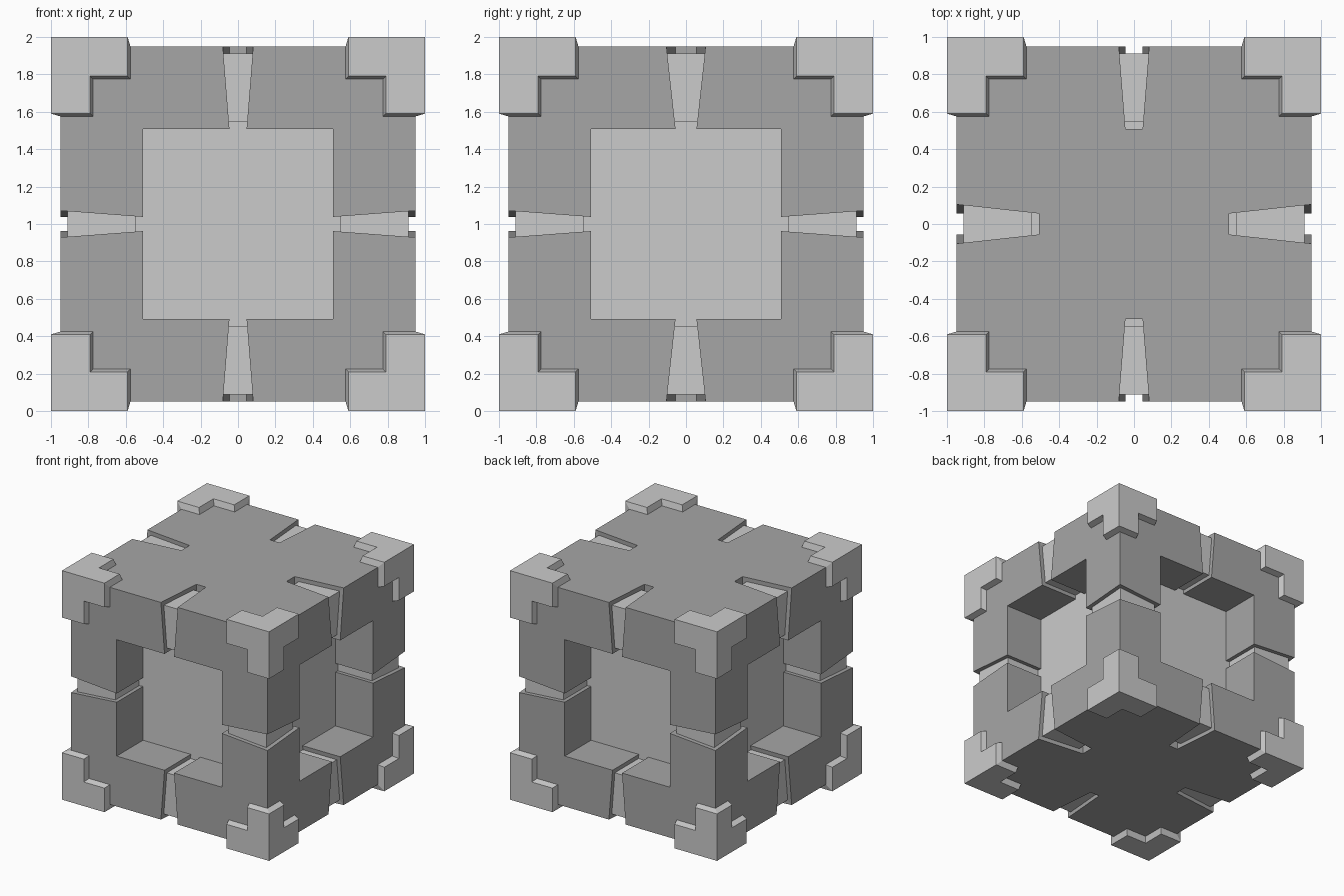
import bpy, bmesh
from itertools import product

if "Cube" in bpy.data.objects:
    bpy.data.objects.remove(bpy.data.objects["Cube"])

FACE, OUT = 0.948, 1.0            # half sizes: dark body, outer corner guards
REC, PANEL = 0.508, 0.585         # recess half width, inner panel distance
BAR_IN, BAR_OUT = 0.545, 0.912    # square section of the edge bars
WIDE = (0.08, 0.103, 0.07)        # slot half widths at the cube edge, per axis
THIN = (0.046, 0.056, 0.038)      # slot half widths at the inner end


def finish(name, bm):
    bmesh.ops.recalc_face_normals(bm, faces=bm.faces)
    me = bpy.data.meshes.new(name)
    bm.to_mesh(me)
    bm.free()
    ob = bpy.data.objects.new(name, me)
    ob.location.z = 1
    bpy.context.collection.objects.link(ob)
    return ob


def box(bm, lo, hi):
    vs = bmesh.ops.create_cube(bm, size=1)["verts"]
    for v in vs:
        for i in range(3):
            v.co[i] = (lo[i] + hi[i]) / 2 + v.co[i] * (hi[i] - lo[i])


def edge_prism(bm, axis, s, t, near, far, thin, wide):
    """Square prism on one cube edge, flaring towards the outer corner."""
    b, c = (axis + 1) % 3, (axis + 2) % 3
    rings = []
    for side in (-1, 1):
        ring = []
        for p, q in ((far, far), (far, near), (near, near), (near, far)):
            co = [0, 0, 0]
            co[axis] = side * (wide if p == q == far else thin)
            co[b], co[c] = s * p, t * q
            ring.append(bm.verts.new(co))
        rings.append(ring)
    for r in rings:               # folded along the line from edge to centre
        bm.faces.new((r[0], r[1], r[2]))
        bm.faces.new((r[0], r[2], r[3]))
    for i in range(4):
        j = (i + 1) % 4
        bm.faces.new((rings[0][i], rings[0][j], rings[1][j], rings[1][i]))


def cut(ob, cutter):
    mod = ob.modifiers.new("cut", "BOOLEAN")
    mod.operation, mod.solver, mod.object = "DIFFERENCE", "EXACT", cutter
    bpy.context.view_layer.update()
    bpy.context.view_layer.objects.active = ob
    bpy.ops.object.modifier_apply(modifier=mod.name)
    bpy.data.objects.remove(cutter)


edges = list(product(range(3), (-1, 1), (-1, 1)))

# dark body shell
bm = bmesh.new()
box(bm, (-FACE,) * 3, (FACE,) * 3)
body = finish("body_shell", bm)

# square recesses in the four upright sides
bm = bmesh.new()
for axis, s in product((0, 1), (-1, 1)):
    lo, hi = [-REC] * 3, [REC] * 3
    lo[axis], hi[axis] = sorted((s * (PANEL - 0.01), s * 1.2))
    box(bm, lo, hi)
cut(body, finish("recess_cutter", bm))

# tapered slots across the middle of all twelve edges
bm = bmesh.new()
for axis, s, t in edges:
    grow = (WIDE[axis] - THIN[axis]) * 0.1
    edge_prism(bm, axis, s, t, REC, FACE + 0.03, THIN[axis], WIDE[axis] + grow)
cut(body, finish("slot_cutter", bm))

dark = bpy.data.materials.new("dark_grey")
dark.diffuse_color = (0.38, 0.38, 0.38, 1)
dark.use_nodes = True
dark.node_tree.nodes["Principled BSDF"].inputs["Base Color"].default_value = dark.diffuse_color
body.data.materials.clear()
body.data.materials.append(dark)

# light core showing as the recess panels
bm = bmesh.new()
box(bm, (-PANEL,) * 3, (PANEL,) * 3)
finish("inner_core", bm)

# light bars inside the slots
bm = bmesh.new()
for axis, s, t in edges:
    edge_prism(bm, axis, s, t, BAR_IN, BAR_OUT, 0.12, 0.12)
finish("edge_bars", bm)

# corner guards: an L on each of three faces with flared sides
A, B, FLARE, BASE = 0.59, 0.79, 0.016, FACE - 0.003
outer = [(OUT, OUT), (A, OUT), (A, B), (B, B), (B, A), (OUT, A)]
base = [None, (A - FLARE, BASE), (A - FLARE, B - FLARE),
        (B - FLARE, B - FLARE), (B - FLARE, A - FLARE), (BASE, A - FLARE)]
bm = bmesh.new()
for signs in product((-1, 1), repeat=3):
    for axis in range(3):
        def vert(p, h):
            co = [0, 0, 0]
            co[axis], co[(axis + 1) % 3], co[(axis + 2) % 3] = h, p[0], p[1]
            return bm.verts.new([c * k for c, k in zip(co, signs)])
        top = [vert(p, OUT) for p in outer]
        low = [None] + [vert(p, BASE) for p in base[1:]]
        bm.faces.new(top)
        for i in range(1, 5):
            bm.faces.new((top[i], top[i + 1], low[i + 1], low[i]))
        # inner face closing the guard against the body
        bm.faces.new([vert((BASE, BASE), BASE)] + low[1:])
bmesh.ops.remove_doubles(bm, verts=bm.verts, dist=0.0005)
finish("corner_guards", bm)
